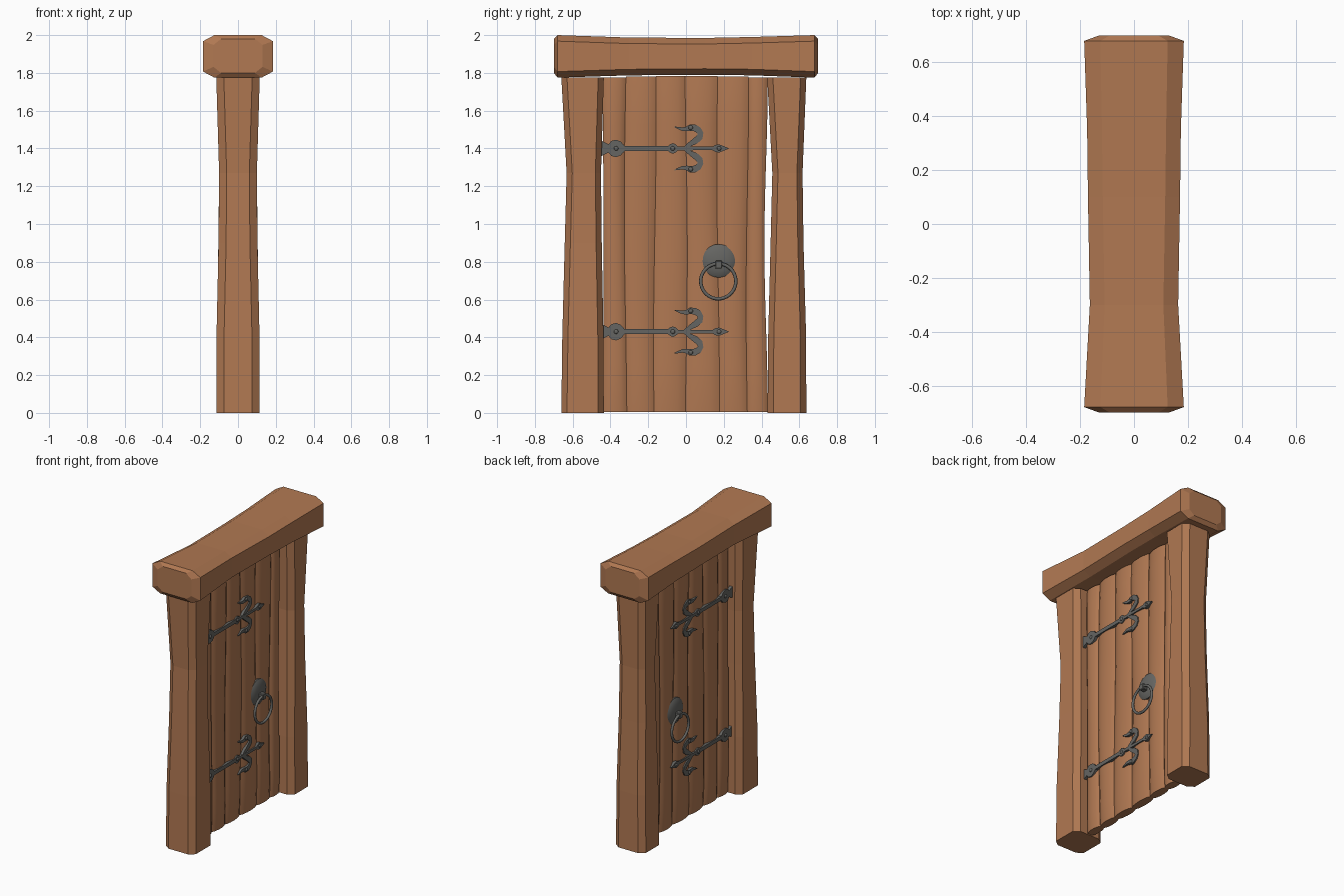
import bpy, bmesh, math
from mathutils import Matrix

if "Cube" in bpy.data.objects:
    bpy.data.objects.remove(bpy.data.objects["Cube"])


def material(name, rgb):
    m = bpy.data.materials.new(name)
    m.diffuse_color = (*rgb, 1)
    m.use_nodes = True
    m.node_tree.nodes["Principled BSDF"].inputs["Base Color"].default_value = m.diffuse_color
    return m


WOOD = material("warm_wood", (0.44, 0.19, 0.085))
IRON = material("dark_iron", (0.13, 0.13, 0.122))


def finish(bm, name, mat, smooth=None):
    bmesh.ops.recalc_face_normals(bm, faces=bm.faces)
    me = bpy.data.meshes.new(name)
    bm.to_mesh(me)
    bm.free()
    me.materials.append(mat)
    ob = bpy.data.objects.new(name, me)
    bpy.context.collection.objects.link(ob)
    if smooth:
        bpy.ops.object.select_all(action='DESELECT')
        ob.select_set(True)
        bpy.context.view_layer.objects.active = ob
        bpy.ops.object.shade_smooth_by_angle(angle=math.radians(smooth))
    return ob


def loft(bm, rings):
    """Skin a list of equal-length point rings and cap both ends."""
    vs = [[bm.verts.new(p) for p in r] for r in rings]
    n = len(vs[0])
    for a, b in zip(vs, vs[1:]):
        for i in range(n):
            j = (i + 1) % n
            bm.faces.new((a[i], a[j], b[j], b[i]))
    bm.faces.new(vs[0])
    bm.faces.new(vs[-1])


def octagon(u0, u1, v0, v1, cu, cv):
    """Rectangle with chamfered corners."""
    return [(u0 + cu, v0), (u1 - cu, v0), (u1, v0 + cv), (u1, v1 - cv),
            (u1 - cu, v1), (u0 + cu, v1), (u0, v1 - cv), (u0, v0 + cv)]


# Posts: (z, half depth, y min, y max)
posts = {
    "left_post": [(0, .115, -.66, -.435), (.4, .114, -.655, -.437), (.9, .103, -.642, -.446),
                  (1.27, .1, -.632, -.45), (1.775, .115, -.66, -.435)],
    "right_post": [(0, .115, .432, .637), (.4, .112, .435, .636), (.9, .104, .448, .622),
                   (1.27, .1, .457, .617), (1.775, .114, .43, .637)],
}
for name, rows in posts.items():
    bm = bmesh.new()
    loft(bm, [[(x, y, z) for x, y in octagon(-h, h, a, b, .04, .03)] for z, h, a, b in rows])
    finish(bm, name, WOOD)

# Lintel: (y, half depth, z min, z max, chamfer)
beam = [(-.70, .13, 1.80, 1.98, .04), (-.68, .185, 1.775, 2.0, .06), (-.3, .164, 1.787, 1.987, .055),
        (.1, .171, 1.79, 1.985, .055), (.35, .174, 1.787, 1.99, .055), (.68, .185, 1.775, 2.0, .06),
        (.70, .13, 1.80, 1.98, .04)]
bm = bmesh.new()
loft(bm, [[(x, y, z) for x, z in octagon(-h, h, a, b, c, .032)] for y, h, a, b, c in beam])
finish(bm, "lintel", WOOD)

# Door planks: bulging boards with gently wandering seams
seams = [-.44, -.32, -.165, 0, .17, .325, .433]


def seam(i, z):
    if i == 0:
        return -.44 + .004 * math.sin(2 * z)
    if i == 6:
        return .433 - .018 * math.sin(math.pi * z / 1.78) ** 2
    return seams[i] + .007 * math.sin(2.6 * z + 1.9 * i)


for i in range(6):
    mid = (seams[i] + seams[i + 1]) / 2
    top = 1.785 - .07 * mid * mid
    rings = []
    for k in range(15):
        t = k / 14
        z = .006 + (top - .006) * t
        a, b = seam(i, z), seam(i + 1, z)
        squeeze = .8 if k in (0, 14) else 1
        twist = .005 * math.sin(3.1 * z + 2.3 * i)
        half = []
        for s in range(9):
            u = s / 8
            x = .019 + .019 * math.sin(math.pi * u) ** .6 if 0 < u < 1 else .019
            half.append((x * squeeze, a + (b - a) * u, twist * (u - .5)))
        rings.append([(x + w, y, z) for x, y, w in half] +
                     [(-x + w, y, z) for x, y, w in reversed(half)])
    bm = bmesh.new()
    loft(bm, rings)
    finish(bm, f"door_plank_{i + 1}", WOOD, 40)


def strip(bm, side, pts, x0=.026, x1=.046):
    """Flat iron strip through (y, z, half width) points, extruded in x."""
    rings = []
    for i, (y, z, w) in enumerate(pts):
        p, q = pts[max(i - 1, 0)], pts[min(i + 1, len(pts) - 1)]
        dy, dz = q[0] - p[0], q[1] - p[1]
        d = math.hypot(dy, dz)
        ny, nz = -dz / d * w, dy / d * w
        rings.append([(side * x0, y + ny, z + nz), (side * x1, y + ny, z + nz),
                      (side * x1, y - ny, z - nz), (side * x0, y - ny, z - nz)])
    loft(bm, rings)


# Strap hinges, both faces of the door
bar = [(-.447, .04), (-.41, .022), (-.395, .04), (-.37, .046), (-.345, .036), (-.325, .013),
       (-.095, .013), (-.085, .022), (-.07, .028), (-.055, .022), (-.042, .01), (.14, .009),
       (.155, .018), (.175, .022), (.195, .014), (.225, .002)]
curl = [(-.01, 0, .008), (.02, .022, .012), (.05, .04, .017), (.073, .06, .017), (.077, .08, .015),
        (.066, .098, .017), (.045, .109, .018), (.022, .11, .017), (.002, .103, .012),
        (-.02, .102, .009), (-.04, .108, .006), (-.06, .114, .002)]
for side, face in ((1, "right"), (-1, "left")):
    for zc, level in ((1.4, "upper"), (.43, "lower")):
        bm = bmesh.new()
        strip(bm, side, [(y, zc, w) for y, w in bar])
        for s in (1, -1):
            strip(bm, side, [(y, zc + s * z, w) for y, z, w in curl], x1=.045)
        for y, z in ((-.37, 0), (-.07, 0), (.175, 0), (.025, .11), (.025, -.11)):
            bmesh.ops.create_uvsphere(bm, u_segments=10, v_segments=6, radius=.012,
                                      matrix=Matrix.Translation((side * .046, y, zc + z)) @
                                      Matrix.Diagonal((.6, 1, 1, 1)))
        finish(bm, f"{level}_hinge_{face}", IRON, 35)

    # Domed handle plate
    bm = bmesh.new()
    prof = [(.025, .088), (.036, .088), (.044, .075), (.05, .052), (.054, .025), (.055, .004)]
    loft(bm, [[(side * x, .173 + r * math.cos(k * math.pi / 16), .805 + r * math.sin(k * math.pi / 16))
               for k in range(32)] for x, r in prof])
    finish(bm, f"handle_plate_{face}", IRON, 40)

    # Clasp holding the ring
    bm = bmesh.new()
    bmesh.ops.create_cube(bm, size=1, matrix=Matrix.Translation((side * .066, .173, .785)) @
                          Matrix.Diagonal((.04, .036, .042, 1)))
    bmesh.ops.bevel(bm, geom=bm.edges[:], offset=.004, segments=1, affect='EDGES')
    finish(bm, f"handle_clasp_{face}", IRON)

    # Pull ring
    bpy.ops.mesh.primitive_torus_add(major_segments=40, minor_segments=10, major_radius=.093,
                                     minor_radius=.009, location=(side * .075, .171, .697),
                                     rotation=(0, math.pi / 2, 0))
    ring = bpy.context.object
    ring.name = f"pull_ring_{face}"
    ring.data.materials.append(IRON)
    bpy.ops.object.shade_smooth()
